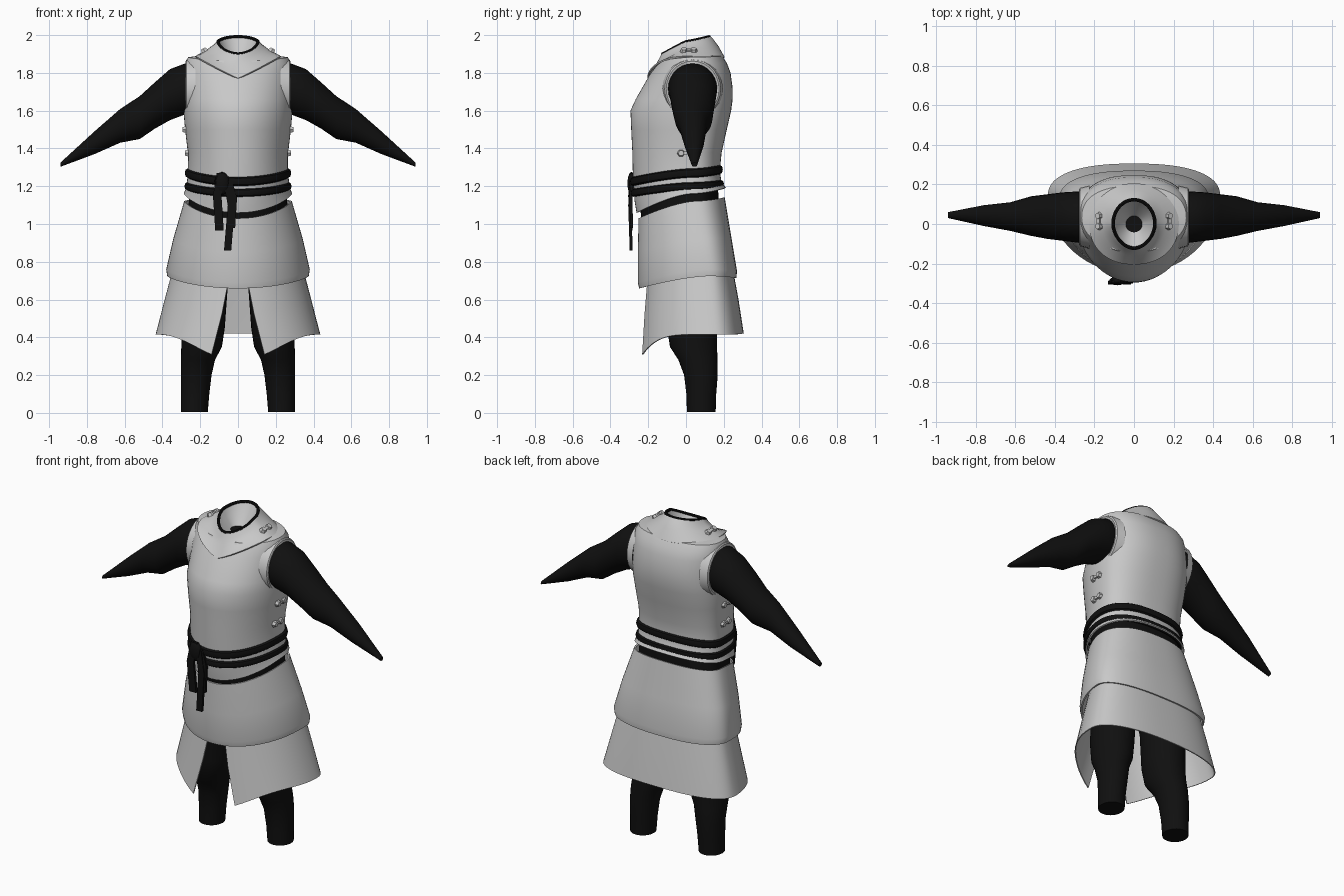
import bpy, bmesh, math
from mathutils import Matrix, Vector

if "Cube" in bpy.data.objects:
    bpy.data.objects.remove(bpy.data.objects["Cube"], do_unlink=True)


def material(name, v):
    m = bpy.data.materials.new(name)
    m.use_nodes = True
    m.diffuse_color = (v, v, v, 1)
    bsdf = next(n for n in m.node_tree.nodes if n.type == 'BSDF_PRINCIPLED')
    bsdf.inputs["Base Color"].default_value = (v, v, v, 1)
    bsdf.inputs["Roughness"].default_value = 0.6
    return m


STEEL = material("steel grey", 0.58)
CLOTH = material("black cloth", 0.005)


def finish(name, bm, mat, thick=0):
    bmesh.ops.recalc_face_normals(bm, faces=bm.faces)
    me = bpy.data.meshes.new(name)
    bm.to_mesh(me)
    bm.free()
    me.materials.append(mat)
    ob = bpy.data.objects.new(name, me)
    bpy.context.collection.objects.link(ob)
    bpy.ops.object.select_all(action='DESELECT')
    ob.select_set(True)
    bpy.context.view_layer.objects.active = ob
    if thick:
        mod = ob.modifiers.new("thickness", 'SOLIDIFY')
        mod.thickness = thick
        mod.offset = 0
        bpy.ops.object.modifier_apply(modifier=mod.name)
    bpy.ops.object.shade_smooth_by_angle(angle=math.radians(40))
    return ob


def skin(name, rings, mat, cyclic=True, wrap=False, caps=False, thick=0):
    """Join matching rings of points with quads."""
    bm = bmesh.new()
    rows = [[bm.verts.new(p) for p in r] for r in rings]
    n = len(rows[0])
    pairs = list(zip(rows, rows[1:])) + ([(rows[-1], rows[0])] if wrap else [])
    for a, b in pairs:
        for i in range(n if cyclic else n - 1):
            j = (i + 1) % n
            bm.faces.new((a[i], a[j], b[j], b[i]))
    if caps:
        bm.faces.new(rows[0])
        bm.faces.new(rows[-1])
    return finish(name, bm, mat, thick)


def oval(z, rx, yf, yb, c=0.03, pf=2.0, pb=2.4, k=1.5, vee=False, gap=0, n=64):
    """Body section; z holds the front, side and back heights."""
    zf, zs, zb = z
    pts = []
    for i in range(n + 1 if gap else n):
        a = gap + (2 * math.pi - 2 * gap) * i / n
        s, co = math.sin(a), math.cos(a)
        p = pf if co > 0 else pb
        x = rx * math.copysign(abs(s) ** (2 / p), s)
        y = c - (c - yf if co > 0 else yb - c) * math.copysign(abs(co) ** (2 / p), co)
        w = (1 - abs(s)) if vee and co > 0 else abs(co) ** k
        pts.append(Vector((x, y, zs + ((zf if co > 0 else zb) - zs) * w)))
    return pts


def band(name, z, rx, yf, yb, r, h, mat, **kw):
    """Closed belt with a rounded cross-section."""
    rings = []
    for i in range(8):
        t = math.tau * i / 8
        dr, dz = r * math.cos(t), h * math.sin(t)
        rings.append(oval([v + dz for v in z], rx + dr, yf - dr, yb + dr, **kw))
    return skin(name, rings, mat, wrap=True)


def x_ring(x, zlo, zhi, ylo, yhi, n=28):
    """Ellipse across the x axis."""
    return [Vector((x, (ylo + yhi) / 2 + (yhi - ylo) / 2 * math.cos(math.tau * i / n),
                    (zlo + zhi) / 2 + (zhi - zlo) / 2 * math.sin(math.tau * i / n)))
            for i in range(n)]


def z_ring(z, xlo, xhi, ylo, yhi, s, n=28):
    """Ellipse across the z axis, mirrored by s."""
    return [Vector((s * ((xlo + xhi) / 2 + (xhi - xlo) / 2 * math.cos(math.tau * i / n)),
                    (ylo + yhi) / 2 + (yhi - ylo) / 2 * math.sin(math.tau * i / n), z))
            for i in range(n)]


# Breastplate and backplate in one shell, flared at the hem
chest = [((1.06, 1.16, 1.19), .283, -.258, .208),
         ((1.12, 1.20, 1.22), .268, -.268, .185),
         ((1.24, 1.27, 1.28), .262, -.277, .175),
         ((1.38, 1.38, 1.38), .262, -.28, .185),
         ((1.50, 1.50, 1.50), .276, -.286, .212),
         ((1.60, 1.60, 1.60), .285, -.29, .235),
         ((1.66, 1.66, 1.66), .283, -.262, .243),
         ((1.72, 1.72, 1.72), .28, -.228, .243),
         ((1.80, 1.80, 1.80), .277, -.182, .232),
         ((1.84, 1.85, 1.85), .275, -.152, .213),
         ((1.86, 1.88, 1.885), .262, -.14, .19),
         ((1.86, 1.888, 1.89), .19, -.135, .17)]
skin("breastplate", [oval(*r) for r in chest], STEEL, thick=.008)

# Dark underlayer seen between breastplate and skirt
skin("underlayer", [oval((h, h, h), rx, yf, yb, c=.05) for h, rx, yf, yb in
                    [(.8, .27, -.17, .17), (.98, .272, -.235, .185), (1.24, .25, -.25, .165)]],
     CLOTH, caps=True)

# Upper skirt with a rolled lower edge
skin("upper_skirt", [
    oval((1.03, 1.12, 1.14), .28, -.246, .2, c=.05),
    oval((.85, .92, .93), .338, -.25, .235, c=.09),
    oval((.69, .76, .75), .375, -.25, .265, c=.12),
    oval((.66, .725, .715), .37, -.243, .262, c=.12)], STEEL, thick=.01)

# Lower skirt, split at the front
skin("lower_skirt", [
    oval((.75, .79, .79), .335, -.2, .24, c=.12, gap=.12),
    oval((.52, .6, .6), .385, -.225, .275, c=.13, k=3, gap=.22),
    oval((.275, .415, .42), .433, -.25, .303, c=.14, k=5, gap=.328)],
    STEEL, cyclic=False, thick=.006)

# Pointed collar plate
skin("collar", [
    oval((1.77, 1.885, 1.88), .225, -.202, .202, c=0, pf=2.2, pb=2.1, vee=True),
    oval((1.84, 1.922, 1.94), .16, -.157, .168, c=0, pf=2, pb=2, k=1.2),
    oval((1.875, 1.945, 1.975), .125, -.138, .142, c=0, pf=1.9, pb=2, k=1.2),
    oval((1.9, 1.965, 1.992), .108, -.126, .126, c=0, pf=1.8, pb=2, k=1.2)],
    STEEL, thick=.008)
skin("collar_lining", [
    oval((1.898, 1.96, 1.988), .1, -.118, .118, c=0, pf=1.8, pb=2, k=1.2),
    oval((1.885, 1.92, 1.94), .08, -.09, .09, c=0, pb=2),
    oval((1.87, 1.87, 1.87), .038, -.038, .038, c=0, pb=2)], STEEL)
band("collar_rim", (1.9, 1.965, 1.991), .106, -.123, .123, .009, .009, CLOTH,
     c=0, pf=1.8, pb=2, k=1.2)
skin("neck_plug", [oval((h, h, h), .042, -.042, .042, c=0, pb=2) for h in (1.84, 1.874)],
     CLOTH, caps=True)

# Two wound sash bands
band("sash_upper", (1.225, 1.27, 1.288), .268, -.282, .181, .014, .024, CLOTH)
band("sash_lower", (1.165, 1.2, 1.212), .27, -.278, .187, .014, .021, CLOTH)


def strap(name, path, width):
    """Flat ribbon following (x, y, z) points."""
    w, t = width / 2, .008
    rings = [[Vector(p) + Vector(o) for o in ((-w, -t, 0), (w, -t, 0), (w, t, 0), (-w, t, 0))]
             for p in path]
    skin(name, rings, CLOTH, caps=True)


# Knot and hanging sash ends
bm = bmesh.new()
bmesh.ops.create_uvsphere(bm, u_segments=16, v_segments=10, radius=1,
                          matrix=Matrix.LocRotScale((-.085, -.288, 1.215), None, (.04, .022, .06)))
finish("sash_knot", bm, CLOTH)
strap("sash_end_right", [(-.09, -.29, 1.27), (-.11, -.298, 1.15), (-.098, -.29, .965)], .045)
strap("sash_end_middle", [(-.06, -.29, 1.23), (-.035, -.298, 1.1), (-.055, -.29, .86)], .038)
strap("sash_end_short", [(-.05, -.285, 1.24), (-.02, -.292, 1.14), (-.03, -.288, .98)], .03)


def buckle(name, loc, tilt):
    """Bow-shaped clasp: two hexagonal ends joined by a bar."""
    base = Matrix.Translation(loc) @ Matrix.Rotation(tilt, 4, 'Y')
    bm = bmesh.new()
    for e in (-1, 1):
        bmesh.ops.create_cone(bm, cap_ends=True, segments=6, radius1=.021, radius2=.015,
                              depth=.02, matrix=base @ Matrix.Translation((0, e * .026, .003)))
    bmesh.ops.create_cube(bm, size=1, matrix=base @ Matrix.Diagonal((.016, .06, .016, 1)))
    finish(name, bm, STEEL)


arm = [(.2, 1.6, 1.84, -.08, .15), (.28, 1.58, 1.85, -.095, .165),
       (.36, 1.55, 1.82, -.085, .16), (.44, 1.505, 1.75, -.075, .15),
       (.52, 1.45, 1.677, -.06, .14), (.625, 1.43, 1.608, -.035, .11),
       (.76, 1.37, 1.49, -.01, .095), (.94, 1.303, 1.325, .03, .06)]
leg = [(.005, .16, .303, .005, .157), (.1, .152, .303, .002, .16), (.2, .14, .303, -.01, .168),
       (.28, .122, .303, -.04, .166), (.35, .085, .3, -.085, .165), (.45, .07, .3, -.1, .165),
       (.66, .055, .3, -.1, .17), (.92, .0, .27, -.13, .17)]

for side, s in (("left", 1), ("right", -1)):
    skin(side + "_arm", [x_ring(s * r[0], *r[1:]) for r in arm], CLOTH, caps=True)
    skin(side + "_leg", [z_ring(*r, s) for r in leg], CLOTH, caps=True)
    # Raised lip around the armhole
    skin(side + "_armhole_lip", [x_ring(s * x, 1.715 - rz, 1.715 + rz, .035 - ry, .035 + ry)
                                 for x, rz, ry in ((.225, .165, .16), (.272, .155, .148),
                                                   (.277, .148, .14), (.272, .13, .125))], STEEL)
    buckle(side + "_collar_buckle", (s * .178, .015, 1.918), s * math.radians(32))
    buckle(side + "_upper_side_buckle", (s * .281, .01, 1.5), s * math.pi / 2)
    buckle(side + "_lower_side_buckle", (s * .268, 0, 1.375), s * math.pi / 2)
